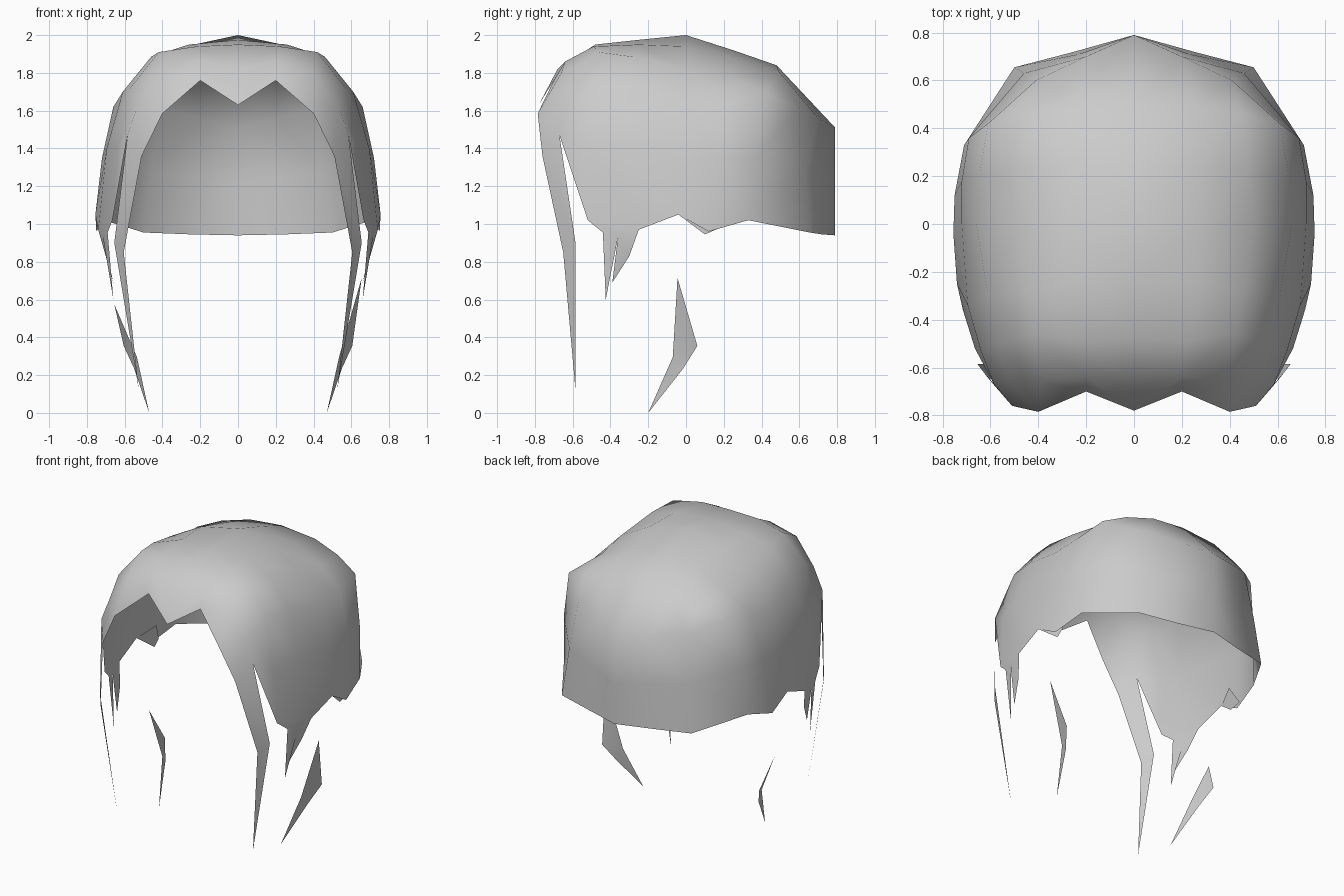
import bpy, bmesh

grey = bpy.data.materials.new("hair grey")
grey.diffuse_color = (0.6, 0.6, 0.6, 1)


def make(name, faces, mirror=True):
    """Build a smooth sheet from polygons given as point lists."""
    bm = bmesh.new()
    for pts in faces:
        uniq = list(dict.fromkeys(pts))
        if len(uniq) > 2:
            bm.faces.new([bm.verts.new(p) for p in uniq])
    if mirror:
        geo = bm.verts[:] + bm.edges[:] + bm.faces[:]
        dup = bmesh.ops.duplicate(bm, geom=geo)["geom"]
        for v in dup:
            if isinstance(v, bmesh.types.BMVert):
                v.co.x = -v.co.x
        bmesh.ops.reverse_faces(bm, faces=[f for f in dup if isinstance(f, bmesh.types.BMFace)])
    bmesh.ops.remove_doubles(bm, verts=bm.verts[:], dist=0.0005)
    for f in bm.faces:
        f.smooth = True
    me = bpy.data.meshes.new(name)
    bm.to_mesh(me)
    bm.free()
    me.materials.append(grey)
    ob = bpy.data.objects.new(name, me)
    bpy.context.collection.objects.link(ob)
    return ob


def strips(rows):
    """Quads between neighbouring point rows."""
    return [(a[i], b[i], b[i + 1], a[i + 1])
            for a, b in zip(rows, rows[1:]) for i in range(len(a) - 1)]


# Crown ribs, front to back, each from the parting down to the lower edge
hairline = [(0, -.78, 1.63), (.2, -.70, 1.76), (.4, -.785, 1.585), (.51, -.76, 1.36)]
brow = [(0, -.68, 1.82), (.2, -.64, 1.86), (.39, -.66, 1.80), (.53, -.65, 1.63), (.585, -.67, 1.47)]
ribs = [
    [(0, -.48, 1.95), (.22, -.49, 1.94), (.42, -.46, 1.91), (.57, -.5, 1.72), (.64, -.53, 1.4), (.665, -.52, 1.02)],
    [(0, -.25, 1.975), (.26, -.25, 1.95), (.46, -.28, 1.885), (.61, -.3, 1.70), (.695, -.34, 1.4), (.74, -.25, .97)],
    [(0, 0, 2.0), (.28, 0, 1.94), (.50, 0, 1.82), (.66, 0, 1.62), (.72, 0, 1.35), (.755, -.04, 1.05)],
    [(0, .25, 1.92), (.26, .25, 1.88), (.48, .23, 1.79), (.645, .21, 1.64), (.72, .18, 1.35), (.75, .12, .96)],
    [(0, .48, 1.84), (.25, .49, 1.81), (.45, .46, 1.76), (.61, .42, 1.69), (.69, .36, 1.35), (.71, .33, 1.02)],
]
# Nape panel, upper rim down to the lower edge
nape = [
    [(0, .79, 1.51), (.2, .7, 1.56), (.41, .60, 1.61), (.61, .42, 1.69)],
    [(0, .79, 1.22), (.23, .71, 1.25), (.46, .63, 1.28), (.69, .36, 1.35)],
    [(0, .79, .94), (.25, .72, .945), (.5, .655, .955), (.71, .33, 1.02)],
]
faces = strips([hairline, brow[:4]]) + strips([brow, ribs[0][:5]]) + strips(ribs)
faces += strips([ribs[-1][:4], nape[0]]) + strips(nape)
faces += [(hairline[3], brow[3], brow[4]), (brow[4], ribs[0][4], ribs[0][5])]
# Long front locks grow out of the temple
faces += [(hairline[3], brow[4], (.655, -.585, .9), (.605, -.65, .85)),
          ((.605, -.65, .85), (.655, -.585, .9), (.525, -.585, .12))]
# Pointed sideburns in front of the ears
faces += [
    ((.665, -.52, 1.02), (.74, -.25, .97), (.715, -.36, .93), (.69, -.44, .955)),
    ((.69, -.44, .955), (.715, -.36, .93), (.66, -.425, .60)),
    ((.715, -.36, .93), (.74, -.25, .97), (.70, -.3, .83), (.66, -.39, .69)),
]
make("hair_cap", faces)

# Small tufts behind the ears
make("ear_tufts", [((.755, -.04, 1.05), (.70, .1, 1.1), (.73, .17, .975), (.715, .1, .945))])

# Loose shoulder locks, the right one reaching higher
for name, s, top in (("right_loose_lock", 1, .715), ("left_loose_lock", -1, .575)):
    pts = [(.655, -.045, top), (.605, .06, .355), (.55, -.015, .235), (.47, -.2, 0), (.535, -.07, .295)]
    p = [(s * x, y, z) for x, y, z in pts]
    tris = [(p[0], p[4], p[1]), (p[1], p[4], p[2]), (p[2], p[4], p[3])]
    make(name, [t[::s] for t in tris], mirror=False)
